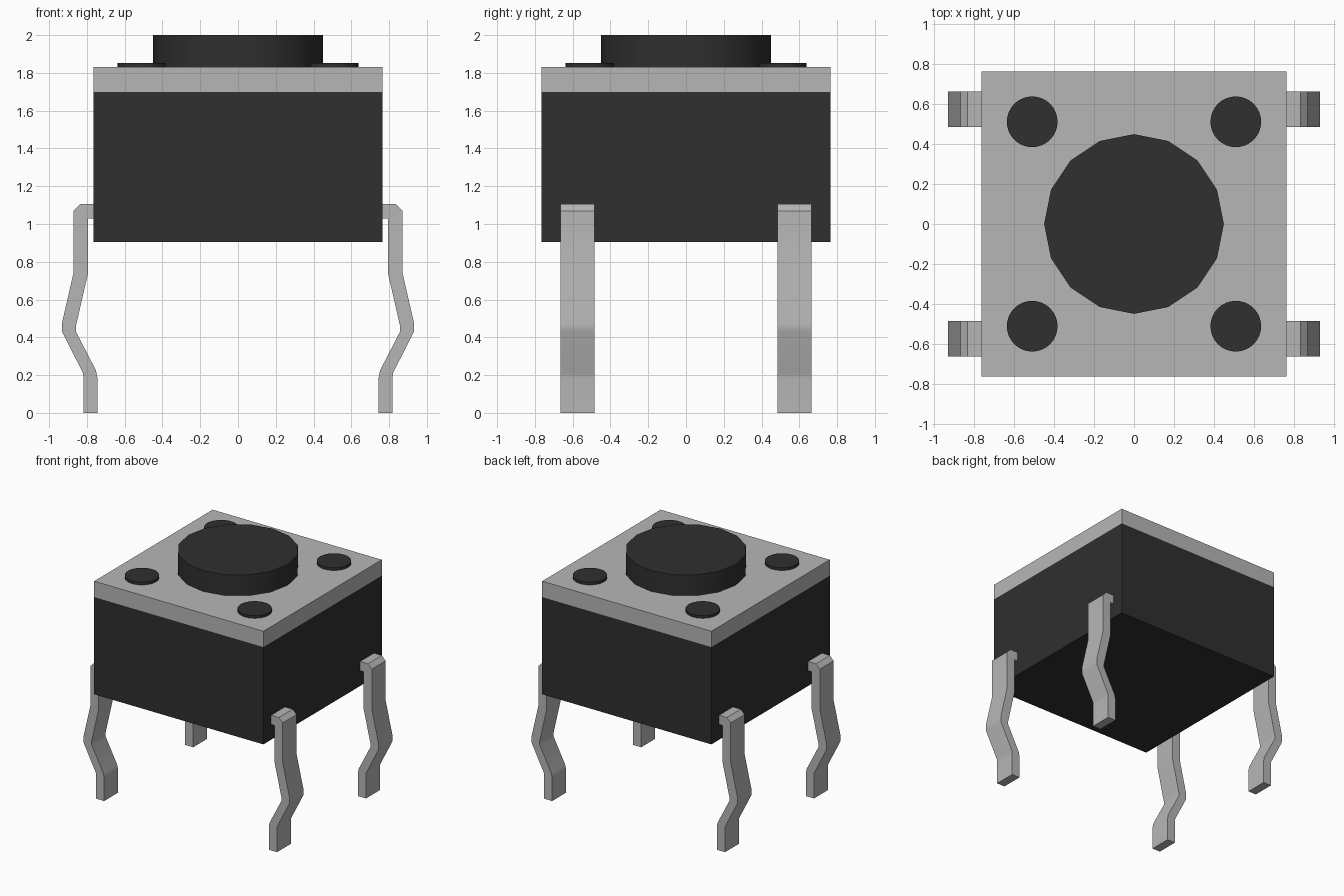
import bpy, bmesh, math

if "Cube" in bpy.data.objects:
    bpy.data.objects.remove(bpy.data.objects["Cube"], do_unlink=True)


def make_material(name, rgb):
    m = bpy.data.materials.new(name)
    m.use_nodes = True
    color = (*rgb, 1.0)
    m.diffuse_color = color
    bsdf = next(n for n in m.node_tree.nodes if n.type == 'BSDF_PRINCIPLED')
    bsdf.inputs["Base Color"].default_value = color
    return m


BLACK = make_material("black plastic", (0.029, 0.029, 0.029))
METAL = make_material("grey metal", (0.47, 0.47, 0.47))


def finish(name, bm, material, smooth=False):
    """Turn a bmesh into a named, coloured object."""
    bmesh.ops.recalc_face_normals(bm, faces=bm.faces)
    mesh = bpy.data.meshes.new(name)
    bm.to_mesh(mesh)
    bm.free()
    mesh.materials.append(material)
    obj = bpy.data.objects.new(name, mesh)
    bpy.context.collection.objects.link(obj)
    if smooth:
        bpy.ops.object.select_all(action='DESELECT')
        obj.select_set(True)
        bpy.context.view_layer.objects.active = obj
        bpy.ops.object.shade_smooth_by_angle(angle=math.radians(30))
    return obj


def box(name, half, z0, z1, material):
    bm = bmesh.new()
    bmesh.ops.create_cube(bm, size=1)
    bmesh.ops.scale(bm, vec=(2 * half, 2 * half, z1 - z0), verts=bm.verts)
    bmesh.ops.translate(bm, vec=(0, 0, (z0 + z1) / 2), verts=bm.verts)
    return finish(name, bm, material)


def disc(name, x, y, radius, z0, z1, sides):
    bm = bmesh.new()
    bmesh.ops.create_cone(bm, cap_ends=True, segments=sides, radius1=radius,
                          radius2=radius, depth=z1 - z0)
    bmesh.ops.translate(bm, vec=(x, y, (z0 + z1) / 2), verts=bm.verts)
    return finish(name, bm, BLACK, smooth=True)


# Bent leg outline in x and z: outer edge downwards, inner edge back up
LEG = [(0.75, 1.105), (0.835, 1.105), (0.87, 1.07), (0.87, 0.745),
       (0.932, 0.475), (0.932, 0.43), (0.82, 0.21), (0.818, 0.18), (0.818, 0.0),
       (0.745, 0.0), (0.745, 0.19), (0.752, 0.225), (0.858, 0.43), (0.858, 0.46),
       (0.795, 0.735), (0.795, 1.03), (0.75, 1.03)]


def leg(name, sx, sy):
    bm = bmesh.new()
    face = bm.faces.new([bm.verts.new((sx * x, sy * 0.485, z)) for x, z in LEG])
    side = bmesh.ops.extrude_face_region(bm, geom=[face])
    moved = [v for v in side["geom"] if isinstance(v, bmesh.types.BMVert)]
    bmesh.ops.translate(bm, vec=(0, sy * 0.18, 0), verts=moved)
    return finish(name, bm, METAL, smooth=True)


# Housing, cover and push button
box("housing", 0.765, 0.905, 1.70, BLACK)
box("cover_plate", 0.765, 1.70, 1.83, METAL)
disc("push_button", 0, 0, 0.45, 1.82, 2.0, 16)

# One rivet and one leg for each corner
for sx, side in ((1, "left"), (-1, "right")):
    for sy, end in ((-1, "front"), (1, "back")):
        disc(f"rivet_{end}_{side}", sx * 0.51, sy * 0.512, 0.127, 1.82, 1.852, 32)
        leg(f"leg_{end}_{side}", sx, sy)
